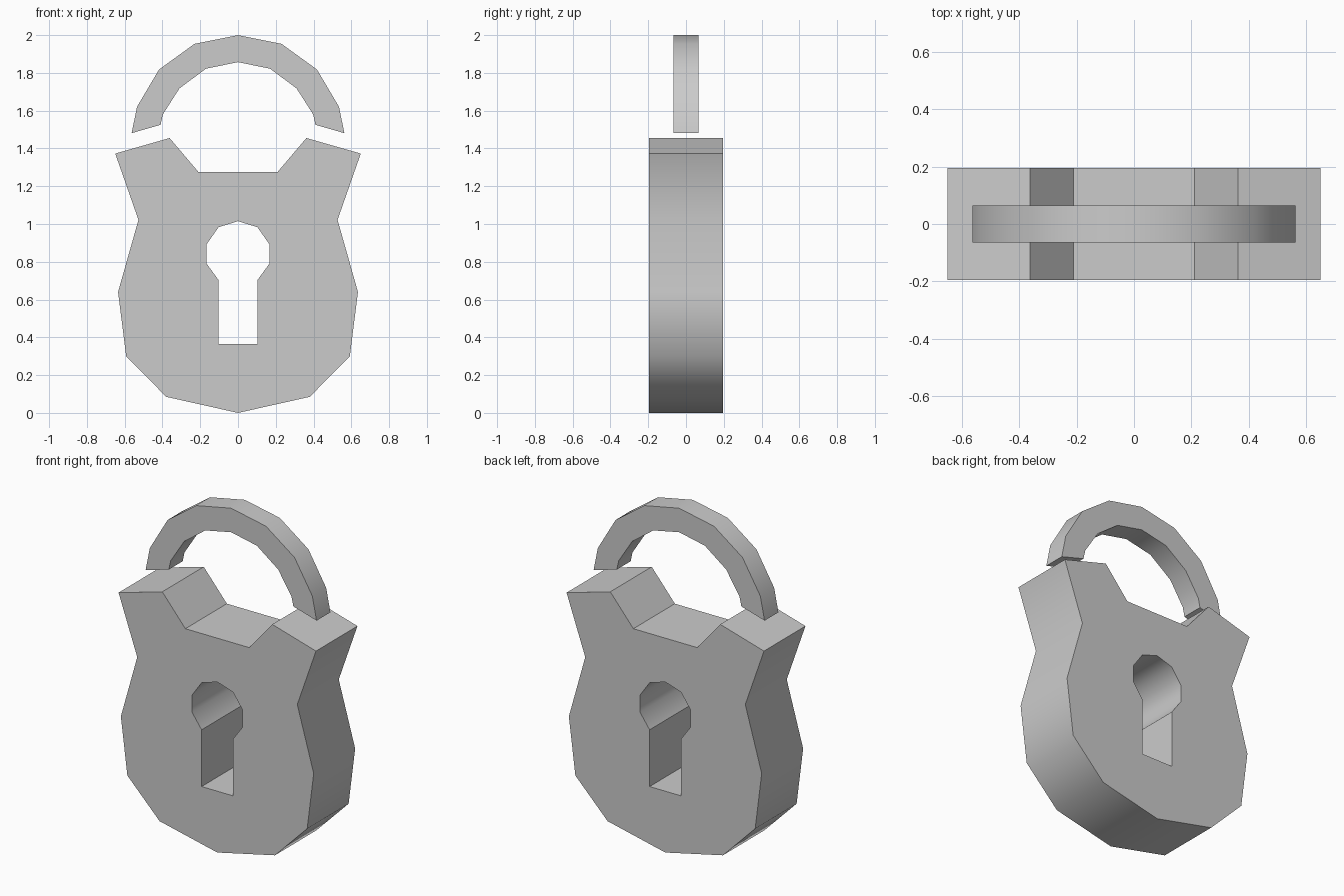
import bpy, bmesh, math
from mathutils import Matrix

if "Cube" in bpy.data.objects:
    bpy.data.objects.remove(bpy.data.objects["Cube"])


def mirrored_slab(name, half, depth, creases=()):
    """Half profile (x, z) from the centre line and back, given depth along y, mirrored in x."""
    bm = bmesh.new()
    front = [bm.verts.new((x, -depth / 2, z)) for x, z in half]
    back = [bm.verts.new((x, depth / 2, z)) for x, z in half]
    bm.faces.new(front)
    bm.faces.new(back[::-1])
    n = len(half)
    for i in range(n):
        j = (i + 1) % n
        if half[i][0] or half[j][0]:          # leave the centre plane open
            bm.faces.new((front[j], front[i], back[i], back[j]))
    bmesh.ops.mirror(bm, geom=bm.verts[:] + bm.edges[:] + bm.faces[:],
                     matrix=Matrix.Identity(4), merge_dist=0.0005, axis='X')
    bmesh.ops.remove_doubles(bm, verts=bm.verts[:], dist=0.0005)
    bmesh.ops.recalc_face_normals(bm, faces=bm.faces[:])
    # Crease chosen profile corners
    for e in bm.edges:
        a, b = (v.co for v in e.verts)
        if abs(a.y - b.y) > depth / 2 and any(
                math.hypot(abs(a.x) - x, a.z - z) < 0.001 for x, z in creases):
            e.smooth = False
    me = bpy.data.meshes.new(name)
    bm.to_mesh(me)
    bm.free()
    ob = bpy.data.objects.new(name, me)
    bpy.context.collection.objects.link(ob)
    bpy.ops.object.select_all(action='DESELECT')
    ob.select_set(True)
    bpy.context.view_layer.objects.active = ob
    bpy.ops.object.shade_smooth_by_angle(angle=math.radians(42))
    return ob


# Lock body: outer outline up the right side, then down the keyhole
outline = [(0, 0), (0.38, 0.085), (0.592, 0.30), (0.635, 0.64), (0.527, 1.022),
           (0.65, 1.373), (0.362, 1.455), (0.21, 1.276), (0, 1.276)]
keyhole = [(0, 1.015), (0.103, 0.983), (0.166, 0.893), (0.166, 0.79),
           (0.103, 0.703), (0.103, 0.365), (0, 0.365)]
mirrored_slab("lock_body", outline + keyhole, 0.39, creases=[(0.103, 0.703)])

# Shackle arch: inner edge down from the top, then outer edge back up
inner = [(0, 1.857), (0.17, 1.822), (0.31, 1.718), (0.398, 1.58), (0.41, 1.525)]
outer = [(0.563, 1.481), (0.535, 1.62), (0.418, 1.818), (0.23, 1.954), (0, 2.0)]
mirrored_slab("shackle", inner + outer, 0.13)
